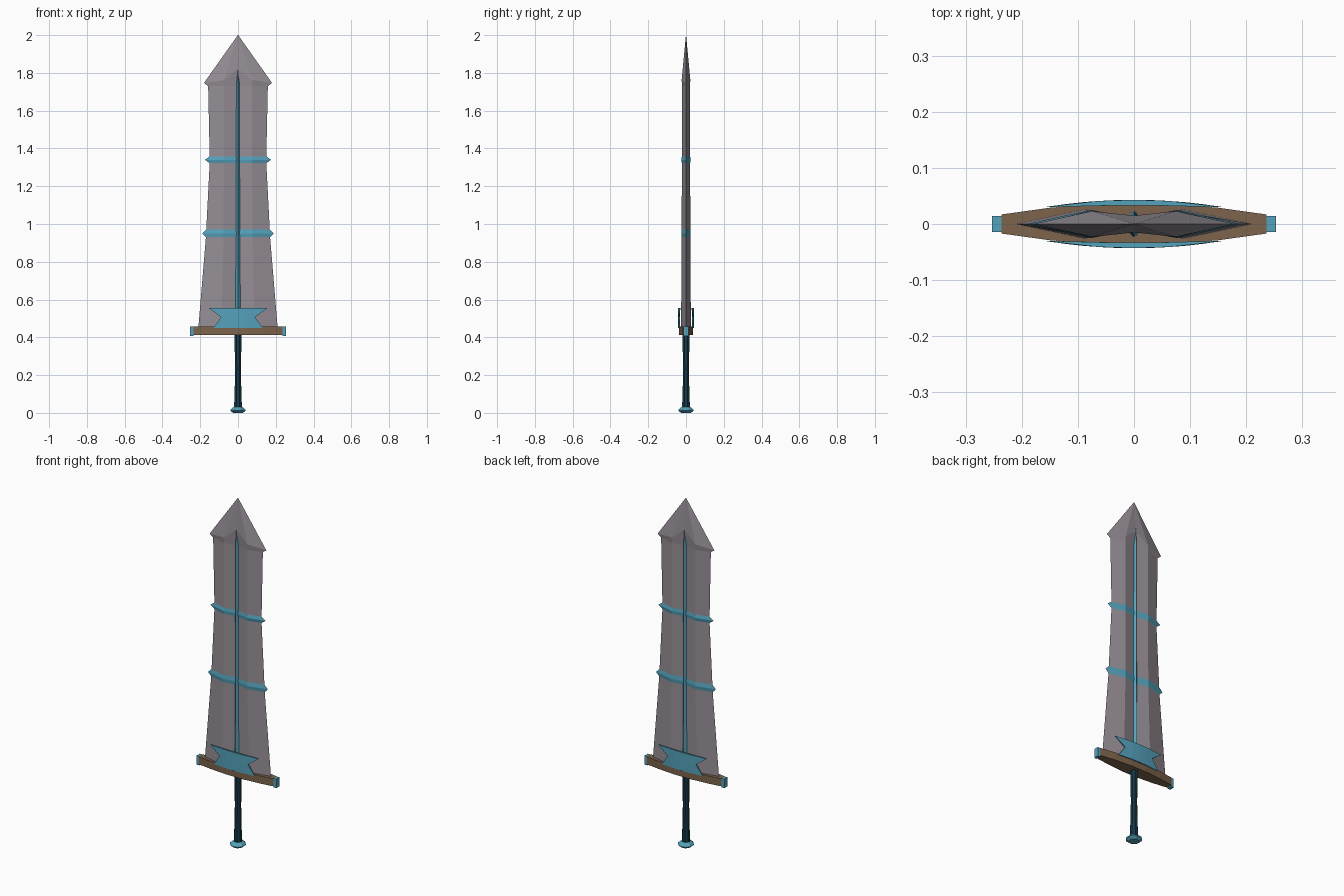
import bpy, math

if "Cube" in bpy.data.objects:
    bpy.data.objects.remove(bpy.data.objects["Cube"])


def material(name, rgb):
    m = bpy.data.materials.new(name)
    m.diffuse_color = (*rgb, 1)
    m.use_nodes = True
    m.node_tree.nodes["Principled BSDF"].inputs["Base Color"].default_value = m.diffuse_color
    return m


STEEL = material("grey steel", (0.30, 0.27, 0.30))
TEAL = material("teal metal", (0.09, 0.36, 0.50))
WOOD = material("brown guard", (0.20, 0.125, 0.07))
GRIP = material("dark teal grip", (0.008, 0.04, 0.065))


def mesh_object(name, verts, faces, *mats):
    me = bpy.data.meshes.new(name)
    me.from_pydata(verts, [], faces)
    for m in mats:
        me.materials.append(m)
    ob = bpy.data.objects.new(name, me)
    bpy.context.collection.objects.link(ob)
    return ob


def loft(name, rings, *mats):
    """Skin equal-sized rings of points and cap both ends."""
    n = len(rings[0])
    verts = [p for r in rings for p in r]
    faces = [(k * n + i, k * n + (i + 1) % n, (k + 1) * n + (i + 1) % n, (k + 1) * n + i)
             for k in range(len(rings) - 1) for i in range(n)]
    faces.append(tuple(reversed(range(n))))
    faces.append(tuple(range(len(verts) - n, len(verts))))
    return mesh_object(name, verts, faces, *mats)


def blade_ring(z, w, px, py, cy, peak_dz=0.0, mid_dz=0.0):
    """Double-ridged blade section: edge, ridge, central groove."""
    zp, zm = z + peak_dz, z + mid_dz
    return [(w, 0, z), (px, py, zp), (0, cy, zm), (-px, py, zp),
            (-w, 0, z), (-px, -py, zp), (0, -cy, zm), (px, -py, zp)]


# Blade: grey loft with two flared teal bands and a flared point
rings = [
    blade_ring(0.45, 0.21, 0.088, 0.026, 0.008),
    blade_ring(0.93, 0.17, 0.076, 0.023, 0.008),
    blade_ring(0.95, 0.19, 0.077, 0.025, 0.011),
    blade_ring(0.972, 0.168, 0.076, 0.023, 0.008),
    blade_ring(1.322, 0.15, 0.075, 0.022, 0.008),
    blade_ring(1.34, 0.175, 0.076, 0.024, 0.011),
    blade_ring(1.358, 0.15, 0.075, 0.022, 0.008),
    blade_ring(1.73, 0.158, 0.075, 0.021, 0.008),
    blade_ring(1.747, 0.18, 0.075, 0.023, 0.015, 0.015, 0.075),
    blade_ring(2.0, 0.001, 0.0005, 0.0005, 0.0005),
]
blade = loft("blade", rings, STEEL, TEAL)
for f in blade.data.polygons:
    if len(f.vertices) == 4 and any(abs(f.center.z - z) < 0.03 for z in (0.95, 1.34)):
        f.material_index = 1

# Spine: diamond bar running up the groove on both faces
loft("spine", [[(w, 0, z), (0, d, z), (-w, 0, z), (0, -d, z)] for z, w, d in
               ((0.45, 0.025, 0.024), (0.95, 0.02, 0.021), (1.75, 0.016, 0.021),
                (1.84, 0.001, 0.014))], TEAL)

# Guard: bar that tapers towards its ends
half = [(0.236, 0.017), (0.15, 0.029), (0.05, 0.037)]
plan = half + [(-x, y) for x, y in reversed(half)]
plan += [(-x, -y) for x, y in plan]
loft("guard", [[(x, y, z) for x, y in plan] for z in (0.413, 0.457)], WOOD)

# Guard end caps
for s, side in ((-1, "left"), (1, "right")):
    bpy.ops.mesh.primitive_cube_add(size=1, location=(s * 0.2445, 0, 0.432))
    cap = bpy.context.object
    cap.name = side + "_guard_cap"
    cap.scale = (0.017, 0.028, 0.052)
    cap.data.materials.append(TEAL)


# Waisted crest plates on both faces, bowed outwards
def plate(name, s):
    fr = (-1, -0.4, 0, 0.4, 1)
    rows = ((0.45, 0.13), (0.507, 0.09), (0.555, 0.155))
    verts = []
    for base, bow in ((0.030, 0.003), (0.031, 0.012)):
        for z, w in rows:
            for f in fr:
                x = f * w
                verts.append((x, s * (base + bow * (1 - (x / 0.155) ** 2)), z))
    faces = []
    for k in range(2):
        for i in range(4):
            a = k * 5 + i
            faces += [(a, a + 1, a + 6, a + 5), (a + 15, a + 20, a + 21, a + 16)]
    rim = [0, 1, 2, 3, 4, 9, 14, 13, 12, 11, 10, 5]
    for a, b in zip(rim, rim[1:] + rim[:1]):
        faces.append((a, a + 15, b + 15, b))
    if s > 0:
        faces = [f[::-1] for f in faces]
    mesh_object(name, verts, [f[::-1] for f in faces], TEAL)


plate("front_crest", -1)
plate("back_crest", 1)


def turned(name, profile, mat, n=8):
    loft(name, [[(r * math.cos(math.tau * (i + 0.5) / n), r * math.sin(math.tau * (i + 0.5) / n), z)
                 for i in range(n)] for z, r in profile], mat)


# Grip and pommel
turned("grip", [(0.02, 0.023), (0.12, 0.019), (0.24, 0.017), (0.34, 0.019), (0.415, 0.02)], GRIP)
turned("pommel", [(0, 0.028), (0.012, 0.044), (0.018, 0.042), (0.032, 0.024)], TEAL)

# Consistent outward normals
import bmesh
for ob in bpy.data.objects:
    bm = bmesh.new()
    bm.from_mesh(ob.data)
    bmesh.ops.recalc_face_normals(bm, faces=bm.faces)
    bm.to_mesh(ob.data)
    bm.free()
